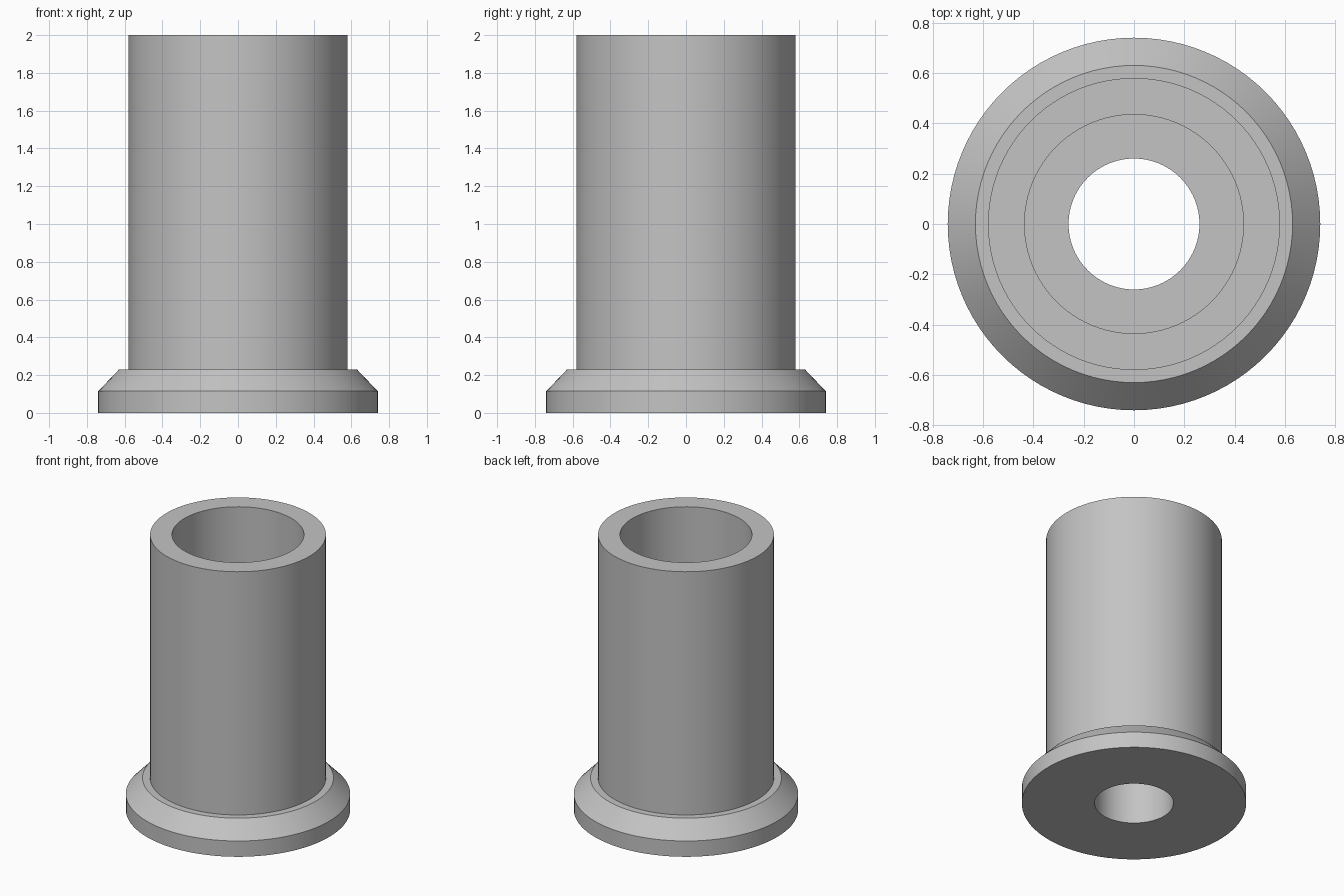
import bpy
import bmesh
import math

# Remove the default cube
cube = bpy.data.objects.get("Cube")
if cube:
    bpy.data.objects.remove(cube, do_unlink=True)

# Plain grey material
grey = bpy.data.materials.new("plain_grey")
grey.use_nodes = True
colour = (0.55, 0.55, 0.55, 1.0)
grey.diffuse_color = colour
grey.node_tree.nodes["Principled BSDF"].inputs["Base Color"].default_value = colour

# Closed half-section (radius, height): flange, chamfer, tube, counterbore, through hole
SEGMENTS = 96
section = [
    (0.26, 0), (0.74, 0), (0.74, 0.115), (0.63, 0.23), (0.58, 0.23),
    (0.58, 2), (0.435, 2), (0.435, 0.45), (0.26, 0.45),
]

# Revolve the section about z
bm = bmesh.new()
verts = [bm.verts.new((r, 0, z)) for r, z in section]
edges = [bm.edges.new((a, b)) for a, b in zip(verts, verts[1:] + verts[:1])]
bmesh.ops.spin(bm, geom=verts + edges, cent=(0, 0, 0), axis=(0, 0, 1),
               angle=math.tau, steps=SEGMENTS, use_merge=True)
bmesh.ops.remove_doubles(bm, verts=bm.verts, dist=0.0001)
bmesh.ops.recalc_face_normals(bm, faces=bm.faces)
mesh = bpy.data.meshes.new("flanged_sleeve")
bm.to_mesh(mesh)
bm.free()

sleeve = bpy.data.objects.new("flanged_sleeve", mesh)
bpy.context.collection.objects.link(sleeve)
mesh.materials.append(grey)

# Smooth round walls, crisp rims
bpy.ops.object.select_all(action="DESELECT")
sleeve.select_set(True)
bpy.context.view_layer.objects.active = sleeve
bpy.ops.object.shade_smooth_by_angle(angle=math.radians(30))
